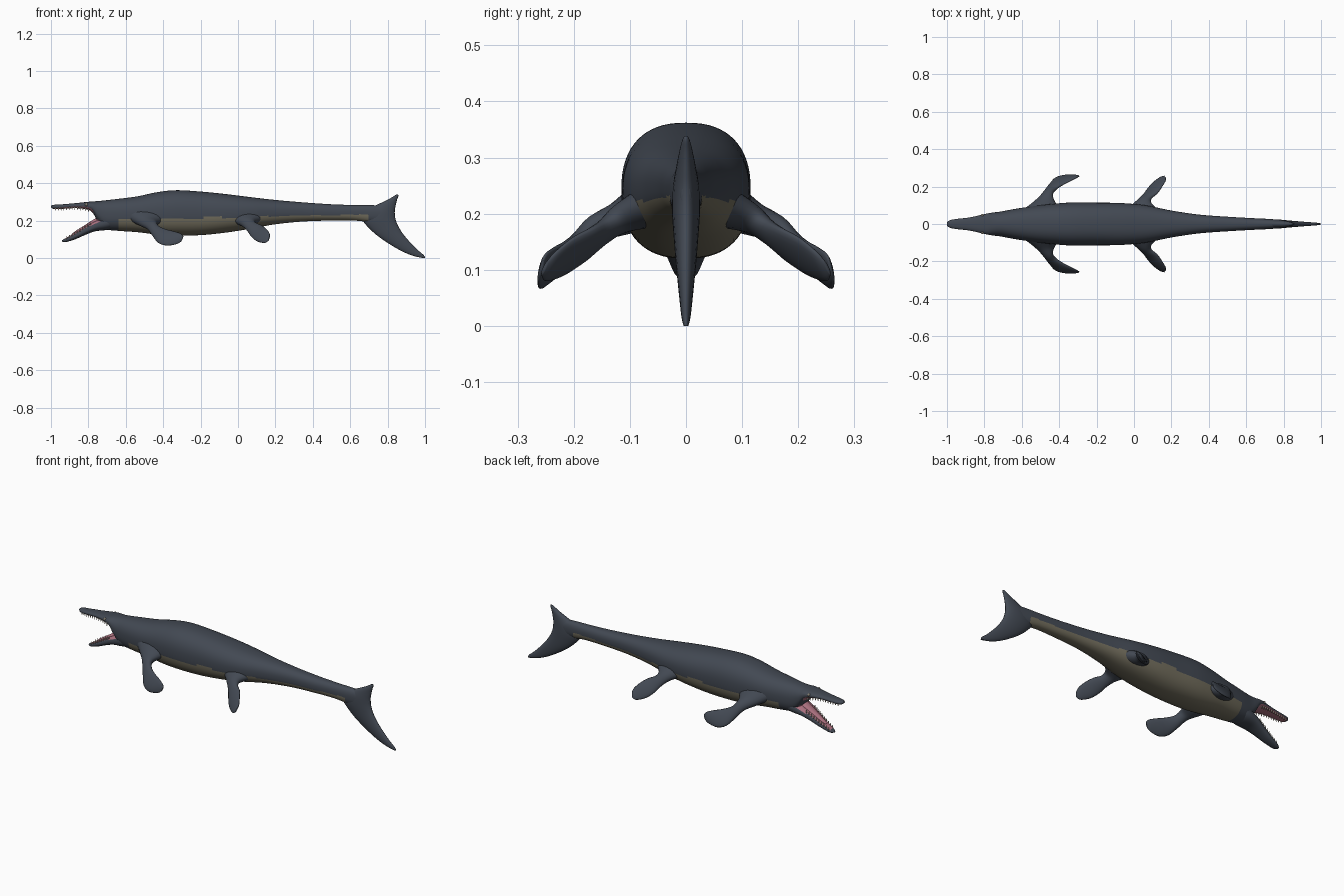
import bpy, bmesh, math
from mathutils import Vector, Matrix

if "Cube" in bpy.data.objects:
    bpy.data.objects.remove(bpy.data.objects["Cube"])


def material(name, rgb):
    m = bpy.data.materials.new(name)
    m.diffuse_color = (*rgb, 1)
    m.use_nodes = True
    m.node_tree.nodes["Principled BSDF"].inputs["Base Color"].default_value = m.diffuse_color
    return m


SLATE = material("slate skin", (0.055, 0.066, 0.086))
BELLY = material("tan belly", (0.17, 0.155, 0.11))
PINK = material("pink mouth", (0.42, 0.17, 0.22))
IVORY = material("ivory teeth", (0.55, 0.5, 0.4))
EYE = material("grey eye", (0.22, 0.2, 0.16))


def catmull(rows, steps):
    """Smoothly resample rows of numbers."""
    out = []
    for i in range(len(rows) - 1):
        p0, p1 = rows[max(i - 1, 0)], rows[i]
        p2, p3 = rows[i + 1], rows[min(i + 2, len(rows) - 1)]
        for s in range(steps):
            t = s / steps
            out.append([0.5 * (2 * b + (c - a) * t + (2 * a - 5 * b + 4 * c - d) * t * t
                               + (3 * b - a - 3 * c + d) * t ** 3)
                        for a, b, c, d in zip(p0, p1, p2, p3)])
    out.append(list(rows[-1]))
    return out


def finish(name, bm, mats, rule=None):
    bmesh.ops.recalc_face_normals(bm, faces=bm.faces)
    bm.normal_update()
    for f in bm.faces:
        f.smooth = True
        if rule:
            f.material_index = rule(f.calc_center_median(), f.normal)
    mesh = bpy.data.meshes.new(name)
    bm.to_mesh(mesh)
    bm.free()
    for m in mats:
        mesh.materials.append(m)
    ob = bpy.data.objects.new(name, mesh)
    bpy.context.collection.objects.link(ob)
    return ob


def loft(name, sections, mats, rule=None, n=32, power=2.0):
    """Skin superellipse sections given as (centre, half axis, half axis)."""
    bm = bmesh.new()
    rings = []
    for c, u, v in sections:
        ring = []
        for k in range(n):
            a = 2 * math.pi * k / n
            cu = math.copysign(abs(math.cos(a)) ** (2 / power), math.cos(a))
            sv = math.copysign(abs(math.sin(a)) ** (2 / power), math.sin(a))
            ring.append(bm.verts.new(c + u * cu + v * sv))
        rings.append(ring)
    for a, b in zip(rings, rings[1:]):
        for k in range(n):
            j = (k + 1) % n
            bm.faces.new((a[k], a[j], b[j], b[k]))
    bm.faces.new(rings[0])
    bm.faces.new(rings[-1])
    return finish(name, bm, mats, rule)


def upright(rows, steps=8):
    """Rows of x, top, bottom, half width become vertical sections."""
    return [(Vector((x, 0, (t + b) / 2)), Vector((0, w, 0)), Vector((0, 0, (t - b) / 2)))
            for x, t, b, w in catmull(rows, steps)]


# Body with the upper jaw
BODY = [(-1, .280, .270, .008), (-.985, .284, .262, .02), (-.95, .286, .262, .027),
        (-.88, .292, .266, .035), (-.82, .298, .262, .048), (-.78, .302, .245, .057),
        (-.75, .304, .195, .062), (-.71, .308, .155, .067), (-.64, .316, .145, .08),
        (-.54, .329, .138, .095), (-.43, .352, .125, .108), (-.33, .362, .12, .115),
        (-.2, .355, .122, .114), (-.07, .342, .135, .112), (.06, .326, .155, .10),
        (.2, .31, .18, .072), (.35, .297, .195, .05), (.5, .287, .2, .039),
        (.62, .283, .2, .032), (.72, .282, .19, .027), (.8, .275, .19, .02),
        (.835, .25, .21, .008)]


def body_rule(c, n):
    if c.x < -.735:
        return 2 if n.z < -.55 and c.x > -.985 else 0
    return 1 if -.64 < c.x < .7 and c.z < .207 + .02 * (c.x + .6) else 0


loft("body", upright(BODY), [SLATE, BELLY, PINK], body_rule, n=64, power=2.4)

# Lower jaw, hanging open
JAW = [(-.94, .095, .087, .008), (-.92, .107, .085, .02), (-.87, .135, .10, .03),
       (-.81, .172, .126, .043), (-.76, .2, .143, .055), (-.7, .23, .15, .063),
       (-.64, .25, .165, .06)]
loft("lower_jaw", upright(JAW), [SLATE, PINK],
     lambda c, n: 1 if n.z > .6 and -.925 < c.x < -.72 else 0, power=2.4)

# Tongue
TONGUE = [(-.89, .128, .12, .006), (-.87, .143, .125, .013), (-.82, .175, .15, .02),
          (-.76, .213, .18, .027), (-.72, .23, .2, .027)]
loft("tongue", upright(TONGUE, 4), [PINK], n=16)

# Tail fluke: rows of z, front x, rear x, half thickness
FLUKE = [(0, .985, 1.0, .004), (.015, .925, .993, .008), (.05, .85, .953, .012),
         (.11, .757, .897, .018), (.16, .70, .862, .022), (.205, .665, .843, .025),
         (.245, .675, .838, .024), (.28, .735, .843, .018), (.31, .798, .85, .012),
         (.33, .832, .857, .007), (.338, .845, .856, .003)]
loft("tail_fluke", [(Vector(((a + b) / 2, 0, z)), Vector(((b - a) / 2, 0, 0)), Vector((0, w, 0)))
                    for z, a, b, w in catmull(FLUKE, 5)], [SLATE], n=24)

# Flippers: rows of leading edge xyz, trailing edge xyz, half thickness
FRONT = [(-.61, .06, .225, -.38, .07, .215, .045), (-.54, .115, .19, -.42, .115, .195, .032),
         (-.485, .165, .155, -.435, .16, .19, .022), (-.455, .205, .115, -.42, .185, .168, .018),
         (-.425, .243, .08, -.38, .21, .152, .013), (-.38, .26, .066, -.34, .23, .142, .010),
         (-.325, .262, .075, -.305, .248, .13, .007), (-.302, .26, .09, -.292, .255, .115, .003)]
REAR = [(-.06, .065, .215, .15, .055, .215, .04), (.005, .115, .185, .095, .11, .2, .027),
        (.045, .15, .15, .095, .14, .188, .018), (.07, .185, .115, .125, .165, .175, .014),
        (.1, .22, .09, .15, .2, .157, .011), (.14, .25, .08, .168, .23, .133, .008),
        (.162, .258, .092, .17, .247, .115, .003)]


def flipper(name, rows, side):
    pts = catmull(rows, 5)
    mids = [Vector((r[0] + r[3], side * (r[1] + r[4]), r[2] + r[5])) / 2 for r in pts]
    secs = []
    for i, r in enumerate(pts):
        chord = Vector((r[3] - r[0], side * (r[4] - r[1]), r[5] - r[2])) / 2
        along = mids[min(i + 1, len(mids) - 1)] - mids[max(i - 1, 0)]
        secs.append((mids[i], chord, chord.cross(along).normalized() * r[6]))
    loft(name, secs, [SLATE], n=20)


for side, label in ((-1, "left"), (1, "right")):
    flipper("front_flipper_" + label, FRONT, side)
    flipper("rear_flipper_" + label, REAR, side)

# Teeth along both jaws
teeth = bmesh.new()


def at(rows, x):
    for a, b in zip(rows, rows[1:]):
        if a[0] <= x <= b[0]:
            t = (x - a[0]) / (b[0] - a[0])
            return [p + (q - p) * t for p, q in zip(a, b)]


for rows, start, end, up in ((BODY, -.975, -.80, -1), (JAW, -.915, -.79, 1)):
    count = 13 if up < 0 else 10
    for i in range(count):
        x, top, bot, w = at(rows, start + (end - start) * i / (count - 1))
        z = (top - .004 if up > 0 else bot + .004) + up * .005
        for side in (-1, 1):
            m = Matrix.Translation((x, side * w * .8, z))
            if up < 0:
                m = m @ Matrix.Rotation(math.pi, 4, 'X')
            bmesh.ops.create_cone(teeth, segments=8, radius1=.0042, radius2=.0004,
                                  depth=.017, cap_ends=True, matrix=m)
finish("teeth", teeth, [IVORY])

# Eyes
eyes = bmesh.new()
for side in (-1, 1):
    bmesh.ops.create_uvsphere(eyes, u_segments=16, v_segments=10, radius=.008,
                              matrix=Matrix.Translation((-.81, side * .046, .285)))
finish("eyes", eyes, [EYE])
